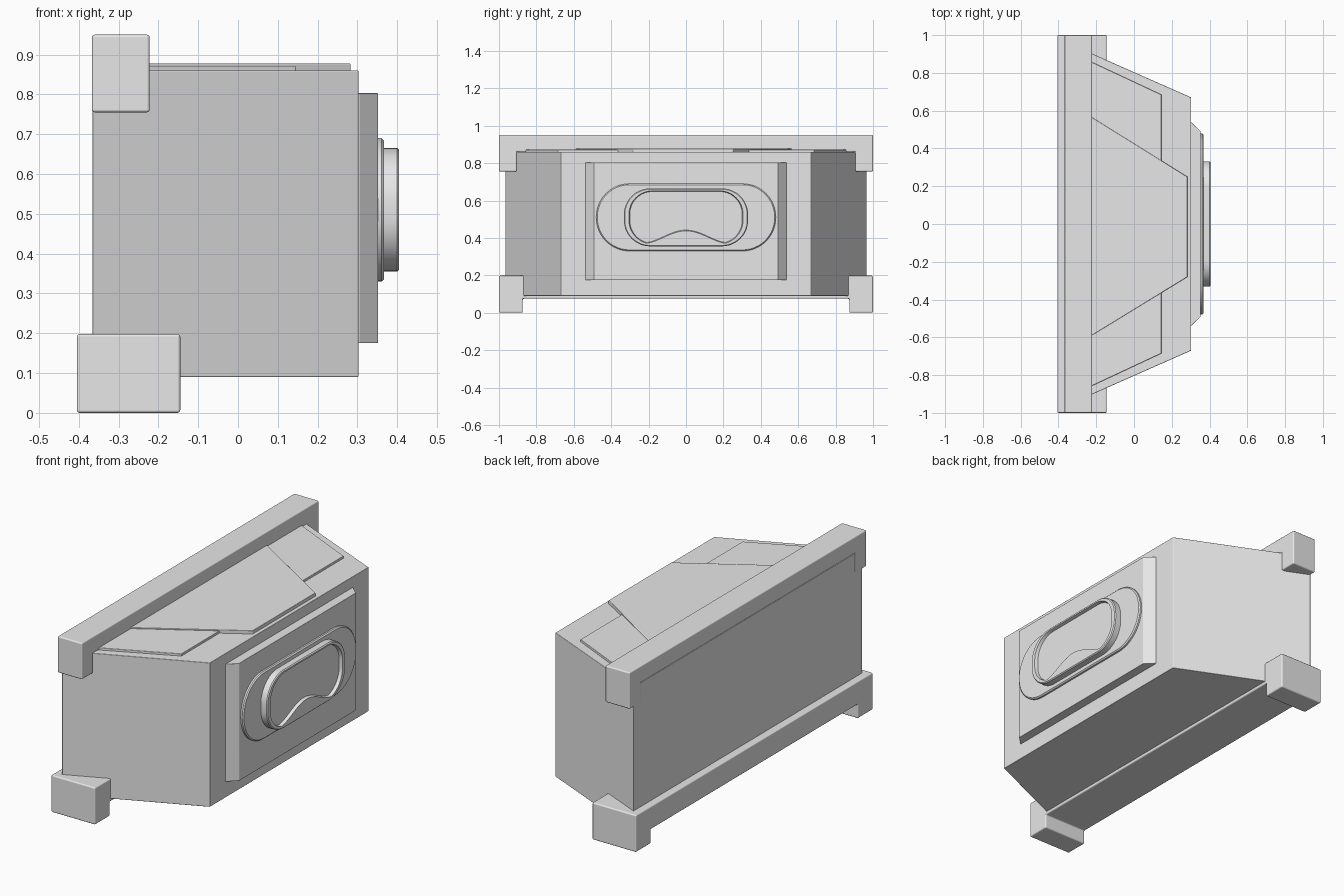
import bpy, bmesh, math

cube = bpy.data.objects.get("Cube")
if cube:
    bpy.data.objects.remove(cube, do_unlink=True)

grey = bpy.data.materials.new("light grey")
grey.use_nodes = True
GREY = (0.8, 0.8, 0.8, 1)
grey.diffuse_color = GREY
grey.node_tree.nodes["Principled BSDF"].inputs["Base Color"].default_value = GREY


def loft(name, loops, bevel=0.0):
    """Skin matching closed loops in order and cap both ends."""
    bm = bmesh.new()
    rings = [[bm.verts.new(p) for p in loop] for loop in loops]
    n = len(rings[0])
    for a, b in zip(rings, rings[1:]):
        for i in range(n):
            j = (i + 1) % n
            bm.faces.new((a[i], a[j], b[j], b[i]))
    bm.faces.new(rings[0][::-1])
    bm.faces.new(rings[-1])
    bmesh.ops.recalc_face_normals(bm, faces=bm.faces)
    mesh = bpy.data.meshes.new(name)
    bm.to_mesh(mesh)
    bm.free()
    mesh.materials.append(grey)
    ob = bpy.data.objects.new(name, mesh)
    bpy.context.collection.objects.link(ob)
    bpy.ops.object.select_all(action='DESELECT')
    ob.select_set(True)
    bpy.context.view_layer.objects.active = ob
    bpy.ops.object.shade_smooth_by_angle(angle=math.radians(35))
    if bevel:
        mod = ob.modifiers.new("soft edges", 'BEVEL')
        mod.width = bevel
        mod.segments = 3
        mod.limit_method = 'ANGLE'
        mod.harden_normals = True
    return ob


def slab(name, plan, z0, z1, bevel=0.0):
    return loft(name, [[(x, y, z) for x, y in plan] for z in (z0, z1)], bevel)


def bracket(name, x0, x1, z_bar, z_top, z_leg, y_leg):
    """Full-width bar with a short leg hanging from each end."""
    half = [(1, z_top), (1, z_leg), (y_leg, z_leg), (y_leg, z_bar)]
    outline = half + [(-y, z) for y, z in reversed(half)]
    loft(name, [[(x, y, z) for y, z in outline] for x in (x0, x1)], 0.007)


def rounded(x, hy, hz, r, bump=0.0, zc=0.51):
    """Rounded rectangle facing +x; bump raises an arch in its lower edge."""
    pts = []
    for k, (sy, sz) in enumerate([(1, 1), (-1, 1), (-1, -1), (1, -1)]):
        for i in range(13):
            a = math.radians(90 * k + 7.5 * i)
            pts.append((sy * (hy - r) + r * math.cos(a),
                        sz * (hz - r) + r * math.sin(a)))
        if k == 2:
            pts += [((hy - r) * (i / 10 - 1), -hz) for i in range(1, 20)]
    loop = []
    for y, z in pts:
        if bump and z < 0 and abs(y) < 0.24:
            z = max(z, -hz + bump * math.cos(y / 0.24 * math.pi / 2) ** 2)
        loop.append((x, y, zc + z))
    return loop


# Tapered body
slab("body", [(-0.365, -0.965), (0.303, -0.67), (0.303, 0.67), (-0.365, 0.965)],
     0.09, 0.86, 0.003)

# Upper and lower rails with end legs
bracket("top_rail", -0.367, -0.222, 0.86, 0.95, 0.755, 0.905)
bracket("base_rail", -0.405, -0.145, 0.075, 0.198, 0.0, 0.873)

# Thin panels on the lid
slab("lid_centre_panel", [(-0.24, -0.60), (0.283, -0.28), (0.283, 0.25), (-0.24, 0.575)],
     0.85, 0.878, 0.003)
for side, s in (("left", 1), ("right", -1)):
    slab("lid_panel_" + side,
         [(-0.24, s * 0.865), (0.145, s * 0.685), (0.145, s * 0.3), (-0.24, s * 0.54)],
         0.85, 0.872, 0.003)

# Face plate with chamfered ends
loft("face_plate", [[(x, sy * hy, z) for sy, z in
                     ((-1, 0.175), (1, 0.175), (1, 0.803), (-1, 0.803))]
                    for x, hy in ((0.29, 0.537), (0.305, 0.537), (0.352, 0.492))], 0.002)

# Oval mount
loft("oval_mount", [rounded(0.34, 0.48, 0.18, 0.178),
                    rounded(0.361, 0.48, 0.18, 0.178),
                    rounded(0.367, 0.474, 0.174, 0.172)])

# Dished handle with an arched lip along its lower edge
loft("handle", [rounded(0.36, 0.332, 0.155, 0.14),
                rounded(0.400, 0.332, 0.155, 0.14),
                rounded(0.405, 0.327, 0.150, 0.135),
                rounded(0.405, 0.305, 0.142, 0.125, 0.07),
                rounded(0.388, 0.300, 0.138, 0.120, 0.07)])
